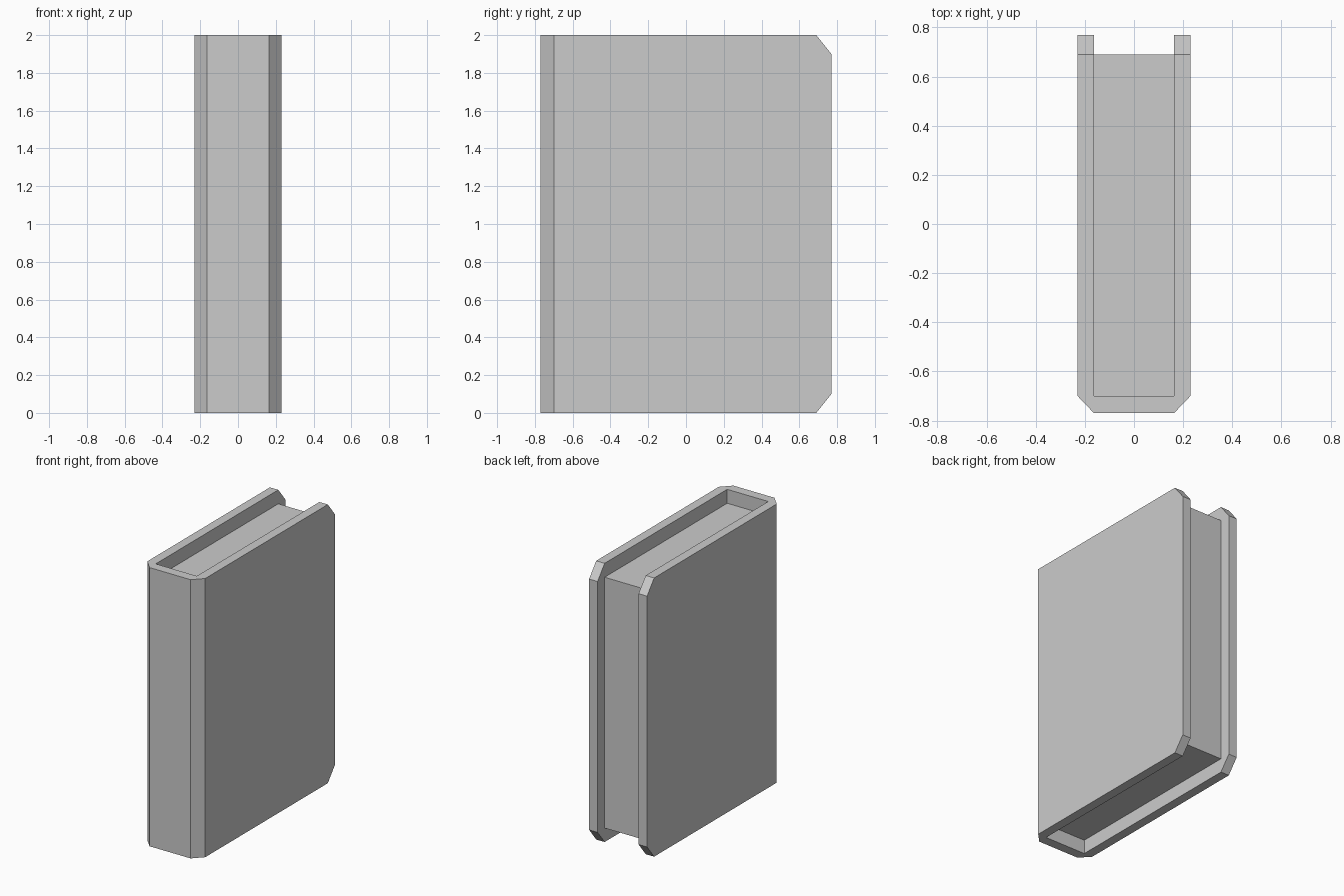
import bpy, bmesh
from mathutils import Vector

if "Cube" in bpy.data.objects:
    bpy.data.objects.remove(bpy.data.objects["Cube"])


def extrude_profile(name, points, z0, z1, cuts=()):
    """Extrude an XY outline upward, then slice off and cap each (point, normal) cut."""
    bm = bmesh.new()
    face = bm.faces.new([bm.verts.new((x, y, z0)) for x, y in points])
    ext = bmesh.ops.extrude_face_region(bm, geom=[face])
    top = [g for g in ext["geom"] if isinstance(g, bmesh.types.BMVert)]
    bmesh.ops.translate(bm, verts=top, vec=(0, 0, z1 - z0))
    for co, no in cuts:
        res = bmesh.ops.bisect_plane(bm, geom=bm.verts[:] + bm.edges[:] + bm.faces[:],
                                     plane_co=co, plane_no=no, clear_outer=True)
        edges = [g for g in res["geom_cut"] if isinstance(g, bmesh.types.BMEdge)]
        bmesh.ops.edgeloop_fill(bm, edges=edges)
    bmesh.ops.recalc_face_normals(bm, faces=bm.faces)
    mesh = bpy.data.meshes.new(name)
    bm.to_mesh(mesh)
    bm.free()
    obj = bpy.data.objects.new(name, mesh)
    bpy.context.collection.objects.link(obj)
    return obj


OUT, INN = 0.23, 0.163      # outer and inner half widths of the cover
BACK, SPINE = 0.77, -0.70   # fore edge and inside of spine

# Cover: U-shaped wrap with chamfered spine and clipped fore-edge corners
half = [(INN, SPINE), (INN, BACK), (OUT, BACK), (OUT, SPINE), (INN, -BACK)]
outline = half + [(-x, y) for x, y in reversed(half)]
corner_cuts = [
    (Vector((0, 0.69, 2.0)), Vector((0, 0.10, 0.08)).normalized()),
    (Vector((0, 0.69, 0.0)), Vector((0, 0.10, -0.08)).normalized()),
]
extrude_profile("cover", outline, 0.0, 2.0, corner_cuts)

# Page block, recessed at the top, bottom and fore edge
pages = [(-INN, SPINE), (INN, SPINE), (INN, 0.69), (-INN, 0.69)]
extrude_profile("pages", pages, 0.1, 1.9)
